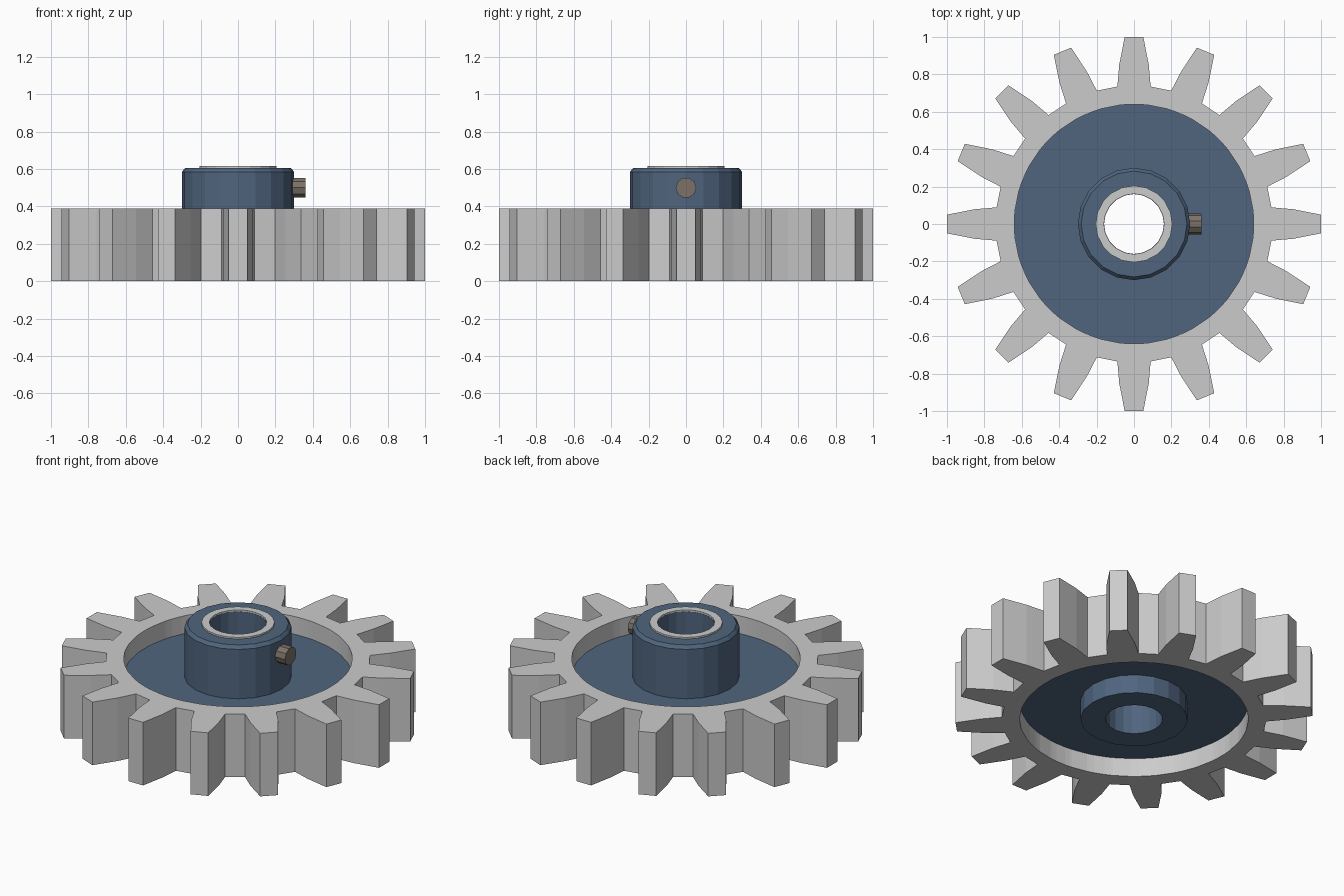
import bpy, bmesh
from math import sin, cos, pi, radians

if "Cube" in bpy.data.objects:
    bpy.data.objects.remove(bpy.data.objects["Cube"])

def material(name, rgb):
    m = bpy.data.materials.new(name)
    m.diffuse_color = (*rgb, 1)
    m.use_nodes = True
    m.node_tree.nodes["Principled BSDF"].inputs["Base Color"].default_value = m.diffuse_color
    return m

blue = material("blue_paint", (0.08, 0.13, 0.21))
steel = material("warm_steel", (0.2, 0.17, 0.14))

def finish(name, bm, mat=None):
    bmesh.ops.recalc_face_normals(bm, faces=bm.faces)
    me = bpy.data.meshes.new(name)
    bm.to_mesh(me)
    bm.free()
    ob = bpy.data.objects.new(name, me)
    bpy.context.collection.objects.link(ob)
    if mat:
        me.materials.append(mat)
    return ob

def bridge_rings(bm, rings):
    """Join a closed loop of equal-length rings with quads."""
    for a, b in zip(rings, rings[1:] + rings[:1]):
        n = len(a)
        for i in range(n):
            j = (i + 1) % n
            bm.faces.new((a[i], a[j], b[j], b[i]))

def lathe(name, profile, sides, mat=None):
    bm = bmesh.new()
    rings = [[bm.verts.new((r * cos(2 * pi * i / sides), r * sin(2 * pi * i / sides), z))
              for i in range(sides)] for r, z in profile]
    bridge_rings(bm, rings)
    return finish(name, bm, mat)

# Toothed rim: one tooth outline (angle in degrees, radius) repeated around
TEETH, HEIGHT, INNER = 16, 0.39, 0.64
tooth = [(-6.9, 0.74), (-5.3, 0.855), (-2.86, 1.001), (2.86, 1.001), (5.3, 0.855), (6.9, 0.74)]
outline = [(radians(a + 360 * t / TEETH), r) for t in range(TEETH) for a, r in tooth]
bm = bmesh.new()
rings = []
for inner, z in ((False, 0), (False, HEIGHT), (True, HEIGHT), (True, 0)):
    rings.append([bm.verts.new(((INNER if inner else r) * cos(a),
                                (INNER if inner else r) * sin(a), z)) for a, r in outline])
bridge_rings(bm, rings)
finish("toothed_rim", bm)

# Web disc between hub and rim
lathe("web", [(0.27, 0.115), (0.645, 0.115), (0.645, 0.28), (0.27, 0.28)], 64, blue)

# Hub with chamfered top edge and through bore
lathe("hub", [(0.16, 0), (0.3, 0), (0.3, 0.585), (0.283, 0.605), (0.16, 0.605)], 20, blue)

# Bushing ring standing slightly proud of the hub
lathe("bushing", [(0.161, 0.59), (0.205, 0.59), (0.205, 0.615), (0.161, 0.615)], 20)

# Set screw on the right side of the hub
bm = bmesh.new()
bmesh.ops.create_cone(bm, cap_ends=True, segments=10, radius1=0.055, radius2=0.055, depth=0.12)
screw = finish("set_screw", bm, steel)
screw.rotation_euler = (0, pi / 2, 0)
screw.location = (0.30, 0, 0.5)
